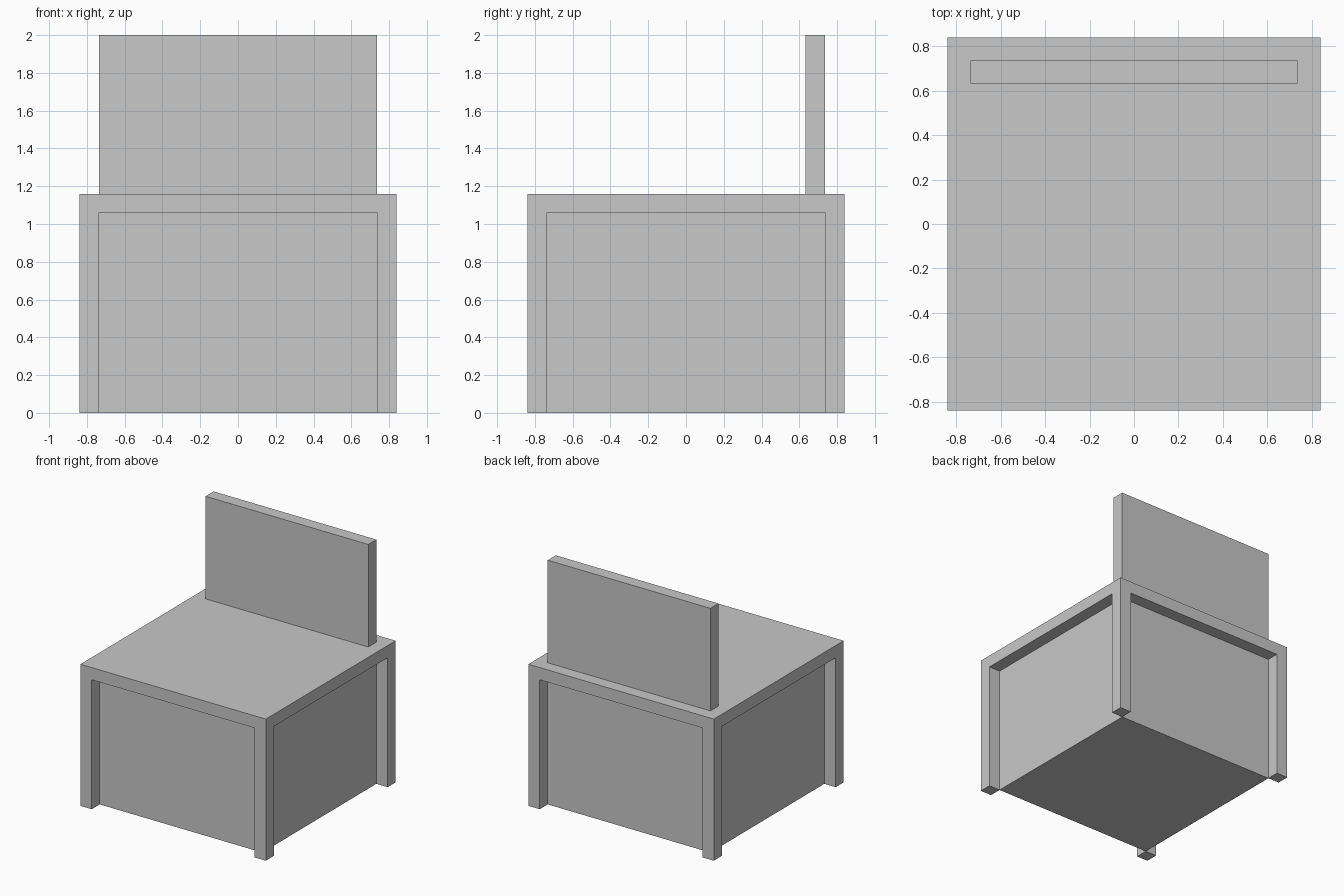
import bpy
import bmesh
from mathutils import Matrix, Vector

cube = bpy.data.objects.get("Cube")
if cube:
    bpy.data.objects.remove(cube, do_unlink=True)

# Main dimensions
OUTER = 0.84        # half width of the seat
INNER = 0.737       # half width of the base block and backrest
SEAT_BOTTOM, SEAT_TOP = 1.06, 1.16
BACK_FRONT = 0.633
HEIGHT = 2.0

# Single flat grey
grey = bpy.data.materials.new("plain grey")
grey.use_nodes = True
colour = (0.58, 0.58, 0.58, 1.0)
grey.diffuse_color = colour
grey.node_tree.nodes["Principled BSDF"].inputs["Base Color"].default_value = colour


def add_box(bm, low, high):
    low, high = Vector(low), Vector(high)
    matrix = Matrix.Translation((low + high) / 2) @ Matrix.Diagonal((high - low).to_4d())
    bmesh.ops.create_cube(bm, size=1, matrix=matrix)


def finish(bm, name):
    bmesh.ops.recalc_face_normals(bm, faces=bm.faces[:])
    mesh = bpy.data.meshes.new(name)
    bm.to_mesh(mesh)
    bm.free()
    mesh.materials.append(grey)
    obj = bpy.data.objects.new(name, mesh)
    bpy.context.collection.objects.link(obj)
    return obj


def box_object(name, low, high):
    bm = bmesh.new()
    add_box(bm, low, high)
    return finish(bm, name)


# Seat slab with four square legs extruded from its corners
bm = bmesh.new()
add_box(bm, (-OUTER, -OUTER, SEAT_BOTTOM), (OUTER, OUTER, SEAT_TOP))
for axis in ((1, 0, 0), (0, 1, 0)):
    for side in (-1, 1):
        bmesh.ops.bisect_plane(
            bm, geom=bm.verts[:] + bm.edges[:] + bm.faces[:],
            plane_co=Vector(axis) * side * INNER, plane_no=axis)
bm.normal_update()
corners = []
for face in bm.faces:
    centre = face.calc_center_median()
    if face.normal.z < -0.9 and min(abs(centre.x), abs(centre.y)) > INNER:
        corners.append(face)
legs = bmesh.ops.extrude_face_region(bm, geom=corners)
for item in legs["geom"]:
    if isinstance(item, bmesh.types.BMVert):
        item.co.z = 0
finish(bm, "seat_and_legs")

# Solid block between the legs
box_object("base_block", (-INNER, -INNER, 0), (INNER, INNER, SEAT_BOTTOM))

# Upright backrest panel
box_object("backrest", (-INNER, BACK_FRONT, SEAT_TOP), (INNER, INNER, HEIGHT))
